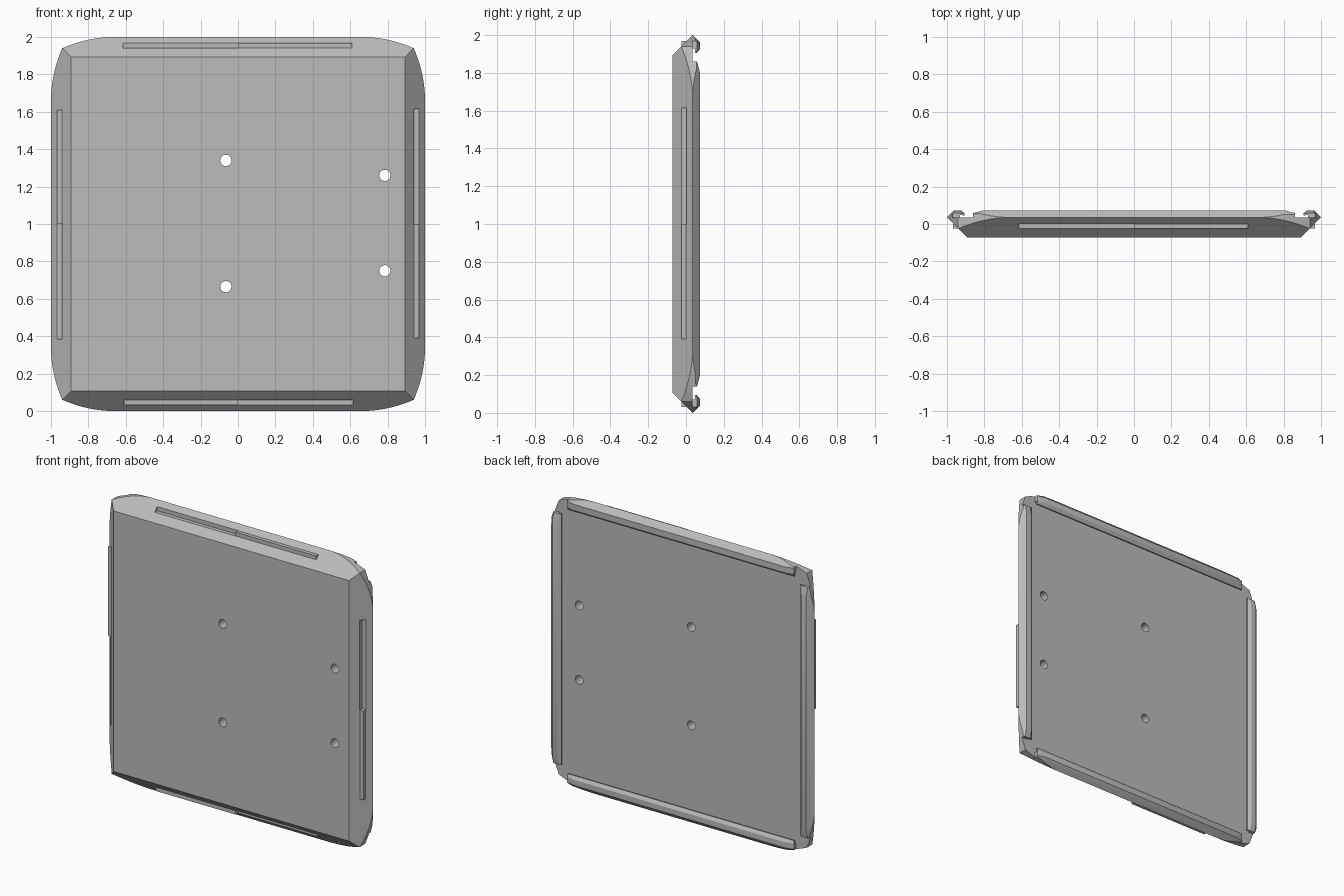
import bpy, bmesh, math
from mathutils import Matrix, Vector

cube = bpy.data.objects.get("Cube")
if cube:
    bpy.data.objects.remove(cube, do_unlink=True)

grey = bpy.data.materials.new("plain_grey")
grey.use_nodes = True
colour = (0.5, 0.5, 0.5, 1)
grey.diffuse_color = colour
grey.node_tree.nodes["Principled BSDF"].inputs["Base Color"].default_value = colour

FRONT, RIM, BACK = -0.072, 0.035, 0.073   # depth of face, widest rim, hook crest
FACE = 0.893                              # half width of the flat face
CENTRE = Matrix.Translation((0, 0, 1))


def loft(name, rings, turn=0, helper=False):
    """Solid through closed rings of points, turned about the panel centre."""
    bm = bmesh.new()
    rows = [[bm.verts.new(p) for p in ring] for ring in rings]
    n = len(rows[0])
    for a, b in zip(rows, rows[1:]):
        for i in range(n):
            bm.faces.new((a[i], a[(i + 1) % n], b[(i + 1) % n], b[i]))
    bm.faces.new(rows[0])
    bm.faces.new(rows[-1][::-1])
    bmesh.ops.recalc_face_normals(bm, faces=bm.faces)
    bm.transform(CENTRE @ Matrix.Rotation(turn * math.pi / 2, 4, "Y"))
    mesh = bpy.data.meshes.new(name)
    bm.to_mesh(mesh)
    bm.free()
    mesh.materials.append(grey)
    obj = bpy.data.objects.new(name, mesh)
    bpy.context.collection.objects.link(obj)
    obj.hide_render = helper
    return obj


def outline(points, y):
    return [Vector((x, y, z)) for x, z in points]


def square(half):
    return [(-half, -half), (half, -half), (half, half), (-half, half)]


def bar(name, start, end, low, high, y0, y1, turn, helper=False):
    ring = lambda t: [(t, y0, low), (t, y1, low), (t, y1, high), (t, y0, high)]
    return loft(name, [ring(start), ring(end)], turn, helper)


def boolean(obj, cutter, operation):
    mod = obj.modifiers.new(operation.lower(), "BOOLEAN")
    mod.object, mod.operation, mod.solver = cutter, operation, "EXACT"


def apply(obj):
    bpy.context.view_layer.update()
    graph = bpy.context.evaluated_depsgraph_get()
    mesh = bpy.data.meshes.new_from_object(obj.evaluated_get(graph))
    obj.modifiers.clear()
    obj.data = mesh


# Bowed outline that narrows toward each pointed corner
bow = []
STEPS = 10
half = [(0.66 + 0.28 * i / STEPS, 1 - 0.06 * (i / STEPS) ** 2) for i in range(STEPS + 1)]
side = [(-x, z) for x, z in reversed(half)] + half[:-1]
for k in range(4):
    for x, z in side:
        for _ in range(k):
            x, z = z, -x
        bow.append((x, z))
trim = loft("outline_trim", [outline(bow, -0.2), outline(bow, 0.2)], helper=True)

# Panel with a sloping border
panel = loft("panel", [outline(square(FACE), FRONT),
                       outline(square(FACE + RIM - FRONT), RIM)])
helpers = [trim]
boolean(panel, trim, "INTERSECT")

# Mounting holes
for x, z in [(-0.065, 1.34), (-0.065, 0.665), (0.785, 1.26), (0.785, 0.75)]:
    circle = [(x + 0.03 * math.cos(a), z - 1 + 0.03 * math.sin(a))
              for a in (i * math.tau / 32 for i in range(32))]
    hole = loft("hole_cutter", [outline(circle, -0.2), outline(circle, 0.2)], helper=True)
    boolean(panel, hole, "DIFFERENCE")
    helpers.append(hole)

# Hooked back rail section: distance from centre, depth
HOOK = [(1.0, RIM), (0.963, BACK), (0.925, BACK), (0.905, 0.056),
        (0.907, 0.046), (0.93, 0.048), (0.93, RIM)]
names = ["top", "left", "bottom", "right"]

for k, name in enumerate(names):
    # Locating groove on one half of each border, matching rib on the other
    groove = bar("groove_cutter", -0.615, 0, 0.94, 0.99, -0.06, 0.003, k, True)
    boolean(panel, groove, "DIFFERENCE")
    helpers.append(groove)
    bar(name + "_locating_rib", 0, 0.61, 0.942, 0.968, -0.025, 0.001, k)

    # Hooked rail with tapered ends
    rings = [[(t, min(y, top), u) for u, y in HOOK]
             for t, top in [(-0.86, 0.058), (-0.805, BACK), (0.805, BACK), (0.86, 0.058)]]
    rail = loft(name + "_hook_rail", rings, k)
    boolean(rail, trim, "INTERSECT")
    apply(rail)

apply(panel)
for obj in helpers:
    bpy.data.objects.remove(obj, do_unlink=True)

# Smooth the holes and bowed edges, keep the rest crisp
for obj in bpy.context.collection.objects:
    if obj.type == "MESH" and obj.data.materials and obj.data.materials[0] == grey:
        obj.select_set(True)
        bpy.context.view_layer.objects.active = obj
bpy.ops.object.shade_smooth_by_angle(angle=math.radians(20))
